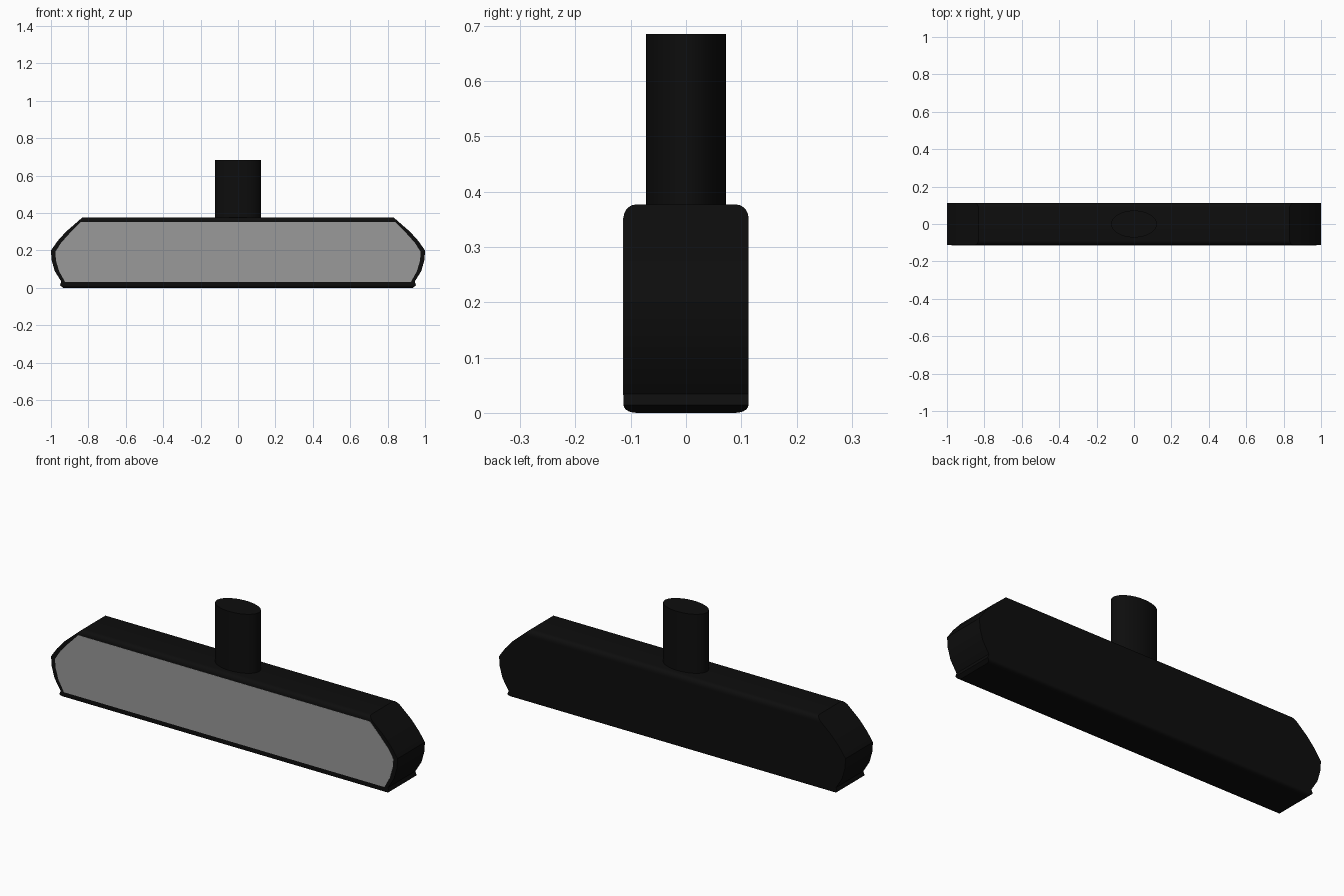
import bpy, bmesh, math

if "Cube" in bpy.data.objects:
    bpy.data.objects.remove(bpy.data.objects["Cube"])

DEPTH = 0.113  # half depth of the housing


def material(name, value):
    m = bpy.data.materials.new(name)
    m.diffuse_color = (value, value, value, 1)
    m.use_nodes = True
    m.node_tree.nodes["Principled BSDF"].inputs["Base Color"].default_value = m.diffuse_color
    return m


def mirrored(half):
    return half + [(-x, z) for x, z in reversed(half)]


def prism(name, outline, y0, y1, mat, long_bevel=0):
    bm = bmesh.new()
    face = bm.faces.new([bm.verts.new((x, y0, z)) for x, z in outline])
    ext = bmesh.ops.extrude_face_region(bm, geom=[face])
    for v in ext["geom"]:
        if isinstance(v, bmesh.types.BMVert):
            v.co.y = y1
    bmesh.ops.recalc_face_normals(bm, faces=bm.faces)
    if long_bevel:
        edges = [e for e in bm.edges if e.calc_length() > 1]
        bmesh.ops.bevel(bm, geom=edges, offset=long_bevel, segments=5,
                        profile=0.5, affect='EDGES')
    me = bpy.data.meshes.new(name)
    bm.to_mesh(me)
    bm.free()
    ob = bpy.data.objects.new(name, me)
    bpy.context.collection.objects.link(ob)
    me.materials.append(mat)
    smooth(ob)
    return ob


def smooth(ob):
    bpy.ops.object.select_all(action='DESELECT')
    ob.select_set(True)
    bpy.context.view_layer.objects.active = ob
    bpy.ops.object.shade_smooth_by_angle(angle=math.radians(30))


black = material("black_plastic", 0.004)
silver = material("mirror_grey", 0.32)

# Housing: winged outline with rounded long edges
housing = mirrored([(0.935, 0), (0.952, 0.014), (0.945, 0.034), (0.98, 0.09),
                    (0.997, 0.15), (1.0, 0.2), (0.965, 0.25), (0.92, 0.3),
                    (0.86, 0.352), (0.832, 0.377)])
prism("housing", housing, -DEPTH, DEPTH, black, 0.024)

# Mirror glass, set flush in the front
glass = mirrored([(0.925, 0.032), (0.957, 0.09), (0.973, 0.145), (0.977, 0.192),
                  (0.945, 0.242), (0.9, 0.292), (0.842, 0.352)])
prism("mirror_glass", glass, -DEPTH - 0.001, -DEPTH + 0.01, silver)

# Oval mounting stem
bpy.ops.mesh.primitive_cylinder_add(vertices=48, radius=1, depth=0.345,
                                    location=(0, 0, 0.5125))
stem = bpy.context.object
stem.name = "mounting_stem"
stem.scale = (0.122, 0.072, 1)
bpy.ops.object.transform_apply(location=False, rotation=False, scale=True)
stem.data.materials.append(black)
smooth(stem)
